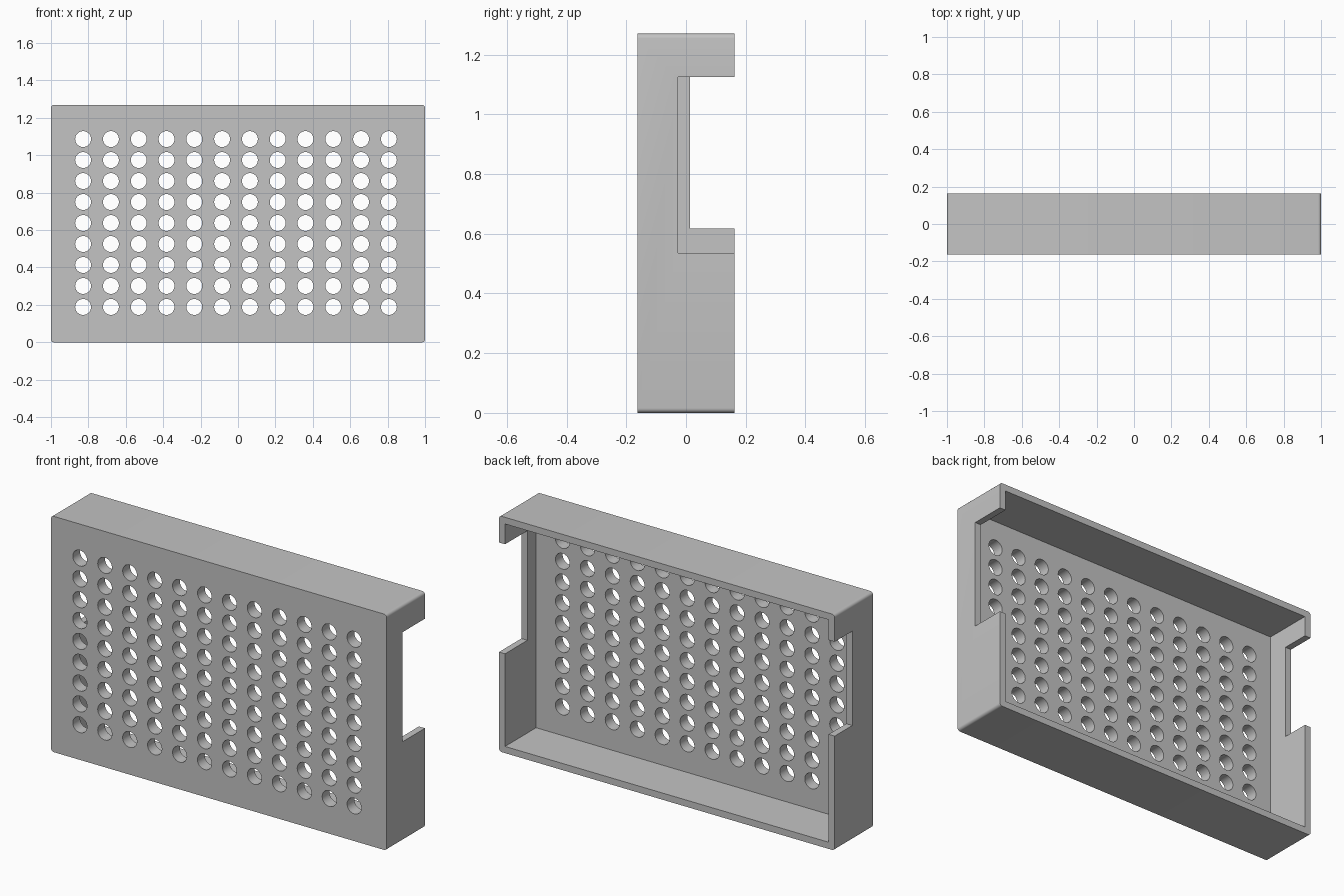
import bpy, bmesh, math
from mathutils import Matrix, Vector

cube = bpy.data.objects.get("Cube")
if cube:
    bpy.data.objects.remove(cube, do_unlink=True)

WIDTH, DEPTH, HEIGHT = 2.0, 0.326, 1.27
WALL, FRONT, CORNER = 0.036, 0.062, 0.016
BACK = DEPTH / 2
COLUMNS, ROWS, RADIUS = 12, 9, 0.0425

grey = bpy.data.materials.new("plain grey")
grey.use_nodes = True
grey.diffuse_color = (0.55, 0.55, 0.55, 1)
grey.node_tree.nodes["Principled BSDF"].inputs["Base Color"].default_value = grey.diffuse_color


def add_box(bm, low, high):
    low, high = Vector(low), Vector(high)
    matrix = Matrix.Translation((low + high) / 2) @ Matrix.Diagonal((*(high - low), 1))
    return bmesh.ops.create_cube(bm, size=1, matrix=matrix)["verts"]


def make_object(name, bm):
    mesh = bpy.data.meshes.new(name)
    bm.to_mesh(mesh)
    bm.free()
    mesh.materials.append(grey)
    obj = bpy.data.objects.new(name, mesh)
    bpy.context.collection.objects.link(obj)
    return obj


def cut(target, name, bm):
    cutter = make_object(name, bm)
    cutter.hide_render = True
    mod = target.modifiers.new(name, 'BOOLEAN')
    mod.operation, mod.solver, mod.object = 'DIFFERENCE', 'EXACT', cutter
    bpy.context.view_layer.objects.active = target
    bpy.ops.object.modifier_apply(modifier=mod.name)
    bpy.data.objects.remove(cutter, do_unlink=True)


# Outer block, with the four edges running front to back rounded
bm = bmesh.new()
add_box(bm, (-WIDTH / 2, -BACK, 0), (WIDTH / 2, BACK, HEIGHT))
edges = [e for e in bm.edges if abs(e.verts[0].co.y - e.verts[1].co.y) > 0.1]
bmesh.ops.bevel(bm, geom=edges, offset=CORNER, segments=5, profile=0.5, affect='EDGES')
cover = make_object("vented_cover", bm)

# Cavity open at the back
bm = bmesh.new()
add_box(bm, (-WIDTH / 2 + WALL, -BACK + FRONT, WALL),
        (WIDTH / 2 - WALL, BACK + 0.1, HEIGHT - WALL))
cut(cover, "cavity_cutter", bm)

# Side notches: larger on the left, smaller on the right
bm = bmesh.new()
add_box(bm, (0.9, -0.027, 0.535), (1.1, 0.3, 1.125))
add_box(bm, (-1.1, 0.013, 0.617), (-0.9, 0.3, 1.125))
cut(cover, "notch_cutter", bm)

# Grid of round vent holes through the front plate
bm = bmesh.new()
turn = Matrix.Rotation(math.radians(90), 4, 'X')
for i in range(COLUMNS):
    for j in range(ROWS):
        place = Matrix.Translation((-0.828 + 0.1486 * i, -BACK, 0.189 + 0.1122 * j))
        bmesh.ops.create_cone(bm, cap_ends=True, segments=32, radius1=RADIUS,
                              radius2=RADIUS, depth=0.2, matrix=place @ turn)
cut(cover, "vent_cutter", bm)

# Smooth the holes and rounded corners, keep the other edges sharp
bpy.ops.object.select_all(action='DESELECT')
cover.select_set(True)
bpy.context.view_layer.objects.active = cover
bpy.ops.object.shade_smooth_by_angle(angle=math.radians(30))
